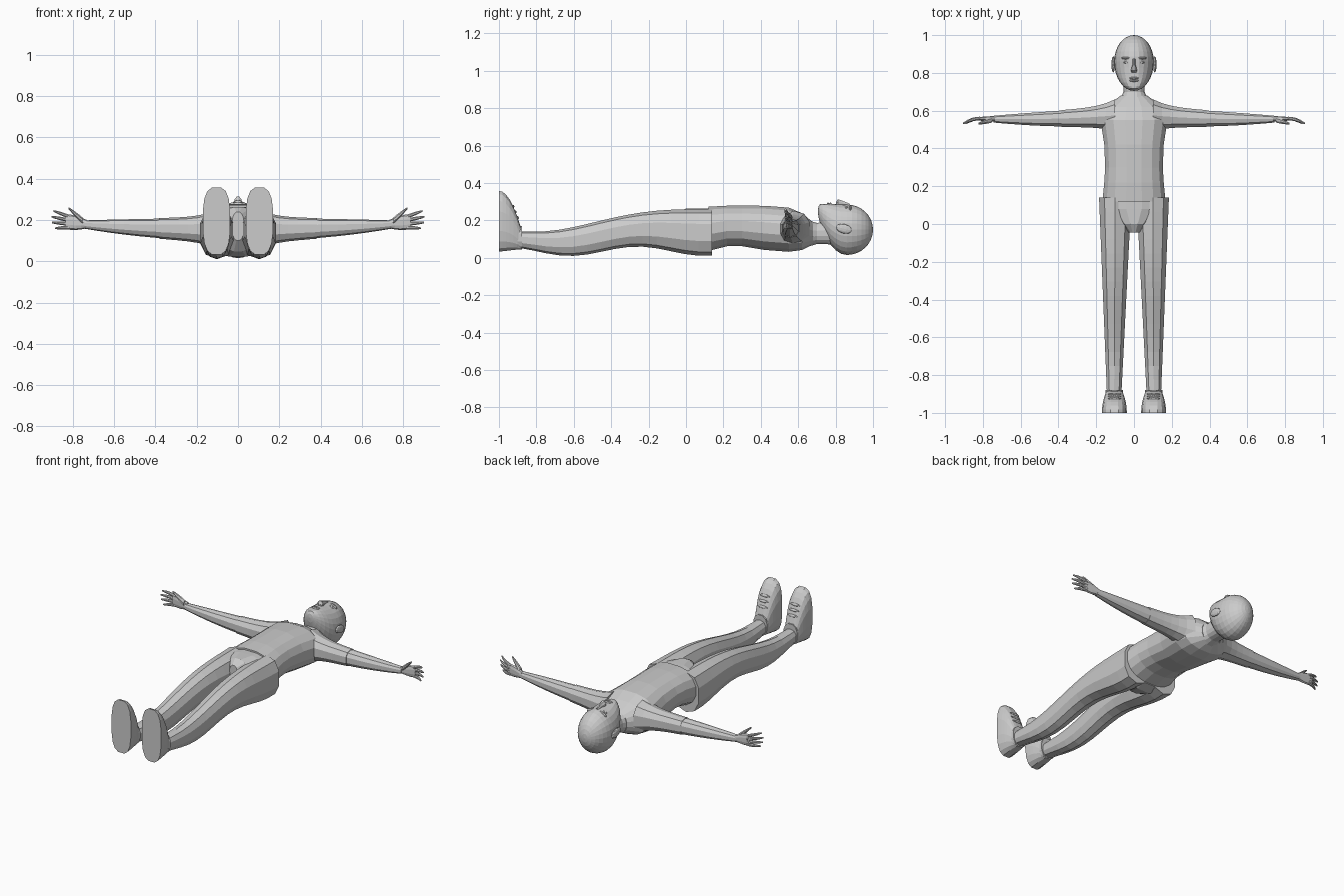
import bpy, bmesh, math
from mathutils import Matrix

old = bpy.data.objects.get("Cube")
if old:
    bpy.data.objects.remove(old)

shade = (.6, .6, .6, 1)
grey = bpy.data.materials.new("plain grey")
grey.use_nodes = True
grey.diffuse_color = shade
grey.node_tree.nodes["Principled BSDF"].inputs["Base Color"].default_value = shade


def finish(name, bm):
    bmesh.ops.recalc_face_normals(bm, faces=bm.faces)
    mesh = bpy.data.meshes.new(name)
    bm.to_mesh(mesh)
    bm.free()
    mesh.materials.append(grey)
    obj = bpy.data.objects.new(name, mesh)
    bpy.context.collection.objects.link(obj)


def signed_power(value, exponent):
    return math.copysign(abs(value) ** exponent, value)


def loft(name, axis, rings, sides=10, roundness=.85, flip=1):
    """Skin rounded rings of (position, centre, half width, centre z, half height)."""
    bm = bmesh.new()
    loops = []
    for along, centre, half_width, middle, half_height in rings:
        loop = []
        for i in range(sides):
            angle = math.tau * (i + .5) / sides
            across = centre + half_width * signed_power(math.cos(angle), roundness)
            z = middle + half_height * signed_power(math.sin(angle), roundness)
            x, y = (along, across) if axis == "x" else (across, along)
            loop.append(bm.verts.new((x * flip, y, z)))
        loops.append(loop)
    for near, far in zip(loops, loops[1:]):
        for i in range(sides):
            j = (i + 1) % sides
            bm.faces.new((near[i], near[j], far[j], far[i]))
    bm.faces.new(loops[0])
    bm.faces.new(loops[-1])
    finish(name, bm)


def blob(name, location, size, pitch=0, roll=0):
    bm = bmesh.new()
    bmesh.ops.create_uvsphere(bm, u_segments=10, v_segments=6, radius=1)
    turn = Matrix.Rotation(pitch, 4, "X") @ Matrix.Rotation(roll, 4, "Y")
    bm.transform(Matrix.Translation(location) @ turn @ Matrix.Diagonal((*size, 1)))
    finish(name, bm)


def steps(count, start=0, end=1):
    return [start + (end - start) * i / count for i in range(count + 1)]


def leg_ring(t):
    """Hip at zero, ankle at one, with the thigh, knee and calf curves."""
    inner = .012 + .053 * t
    outer = .187 - .042 * t
    back = .035 - .025 * math.cos(math.tau * t / .72)
    slope = max(0, min(1, t / .9))
    front = .2 + .06 * math.cos(math.pi * slope ** 1.4)
    return (.1 - t, (inner + outer) / 2, (outer - inner) / 2,
            (back + front) / 2, (front - back) / 2)


def arm_ring(t, extra=0):
    """Shoulder at zero, wrist at one."""
    flare = (1 - t) ** 8
    half = .053 - .033 * t * t + .04 * flare + extra
    return (.1 + .645 * t, .555 + .02 * (1 - t) ** 3, half * .93,
            .155 + .023 * t * t, half)


def shoe_ring(t):
    """Sole at zero, ankle opening at one."""
    heel = .03 + .015 * t
    toe = .36 - .19 * t * t
    return (.115 * t - 1, .104, .067 - .024 * t * t, (heel + toe) / 2, (toe - heel) / 2)


def palm_ring(t):
    return (.735 + .1 * t, .557, .016 - .007 * t,
            .18 + .012 * t, .021 + .016 * math.sin(2 * t))


def thumb_ring(t):
    half = .016 - .011 * t * t
    return (.752 + .07 * t, .552 - .02 * t, half, .196 + .062 * t, half)


def finger_ring(t, number):
    length = .09 - .006 * (number - 1.7) ** 2
    half = .01 - .006 * t ** 3
    root = .164 + .017 * number
    return (.815 + length * t, .559 - .026 * t * t, half,
            root + (.011 * number - .004) * t, half)


# Torso, briefs and neck, as (y, half width, centre z, half height)
trunk = {
    "torso": [(.12, .17, .155, .12), (.22, .16, .17, .11), (.3, .155, .17, .11),
              (.42, .16, .16, .12), (.55, .18, .15, .12), (.62, .16, .14, .1),
              (.68, .07, .13, .06)],
    "briefs": [(.14, .17, .15, .115), (.08, .165, .143, .123), (0, .08, .155, .11),
               (-.045, .03, .17, .07)],
    "neck": [(.66, .075, .13, .07), (.7, .057, .13, .057), (.8, .06, .135, .065)],
}
for name, profile in trunk.items():
    loft(name, "y", [(y, 0, *rest) for y, *rest in profile], 16)

# Head: a ball whose lower end is drawn forward into the jaw
bm = bmesh.new()
bmesh.ops.create_uvsphere(bm, u_segments=24, v_segments=16, radius=1,
                          matrix=Matrix.Rotation(-math.pi / 2, 4, "X"))
for v in bm.verts:
    x, y, z = v.co
    jaw = max(0, -y)
    v.co = (.105 * x, .86 + (.14 if y > 0 else .155) * y,
            min(.287, .15 + .135 * z + .1 * jaw * jaw))
finish("head", bm)

# Face
loft("nose", "y", [(.803, 0, .014, .283, .015), (.812, 0, .018, .29, .025),
                   (.84, 0, .01, .285, .02), (.875, 0, .008, .275, .015)], 8, 1)
for name, y in (("upper_lip", .772), ("lower_lip", .759)):
    blob(name, (0, y, .284), (.027, .007, .011))

for side, word in ((1, "left"), (-1, "right")):
    # Eye, brow and ear
    blob(word + "_eye", (side * .04, .857, .265), (.018, .009, .012), roll=side * .3)
    blob(word + "_brow", (side * .042, .878, .265), (.028, .007, .014), roll=side * .35)
    blob(word + "_ear", (side * .11, .845, .155), (.01, .045, .025), pitch=-.25)

    # Leg and shoe
    loft(word + "_leg", "y", [leg_ring(t) for t in steps(14, -.04)], flip=side)
    loft(word + "_shoe", "y", [shoe_ring(t) for t in steps(6)], 16, .7, side)
    loft(word + "_shoe_collar", "y",
         [(y, .104, .048, .108, .065) for y in (-.9, -.878)], 12, flip=side)
    for k in range(3):
        blob(f"{word}_lace_{k}", (side * .104, -.9 - .012 * k, .215 + .03 * k),
             (.036, .006, .008), pitch=.4)

    # Arm with a raised sleeve edge above the elbow
    loft(word + "_upper_arm", "x", [arm_ring(t, .003) for t in steps(6, 0, .44)], flip=side)
    loft(word + "_forearm", "x", [arm_ring(t) for t in steps(6, .4)], flip=side)

    # Hand
    loft(word + "_palm", "x", [palm_ring(t) for t in steps(4)], flip=side)
    loft(word + "_thumb", "x", [thumb_ring(t) for t in steps(4)], 8, 1, side)
    for number, finger in enumerate(("little", "ring", "middle", "index")):
        loft(f"{word}_{finger}_finger", "x",
             [finger_ring(t, number) for t in steps(4)], 8, 1, side)
